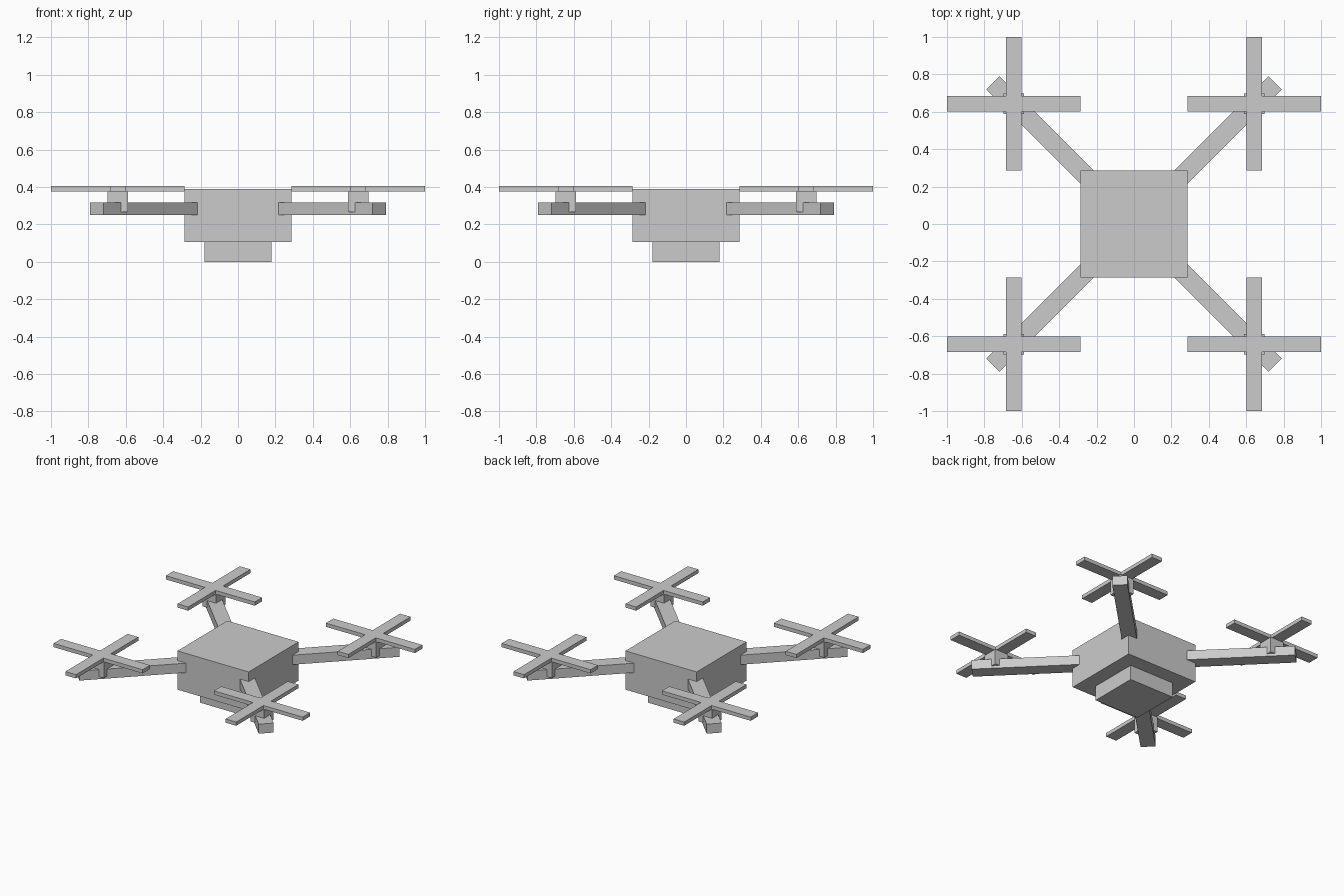
import bpy
from math import radians, atan2

if "Cube" in bpy.data.objects:
    bpy.data.objects.remove(bpy.data.objects["Cube"])


def box(name, center, size, turn=0.0):
    """Axis-sized box, optionally turned about z."""
    bpy.ops.mesh.primitive_cube_add(size=1, location=center, rotation=(0, 0, turn))
    ob = bpy.context.object
    ob.name = name
    ob.scale = size
    bpy.ops.object.transform_apply(location=False, rotation=False, scale=True)
    return ob


def span(z0, z1):
    return (z0 + z1) / 2, z1 - z0


# Central body and the battery pack under it
z, h = span(0.107, 0.388)
box("body", (0, 0, z), (0.572, 0.572, h))
z, h = span(0.0, 0.107)
box("battery_pack", (0, 0, z), (0.358, 0.358, h))

ROTOR = 0.643      # rotor offset from the centre in x and y
ARM_IN, ARM_OUT = 0.25, 1.068

for sy, end in ((-1, "front"), (1, "back")):
    for sx, side in ((-1, "left"), (1, "right")):
        tag = f"{end}_{side}"
        x, y = sx * ROTOR, sy * ROTOR

        # Diagonal arm
        z, h = span(0.249, 0.318)
        mid = (ARM_IN + ARM_OUT) / 2 * 0.5 ** 0.5
        box(f"arm_{tag}", (sx * mid, sy * mid, z),
            (ARM_OUT - ARM_IN, 0.1, h), atan2(sy, sx))

        # Square motor post
        z, h = span(0.267, 0.377)
        box(f"motor_{tag}", (x, y, z), (0.108, 0.108, h))

        # Crossed rotor blades
        z, h = span(0.377, 0.404)
        for i in range(2):
            box(f"rotor_blade_{tag}_{i + 1}", (x, y, z),
                (0.714, 0.085, h), radians(90 * i))
